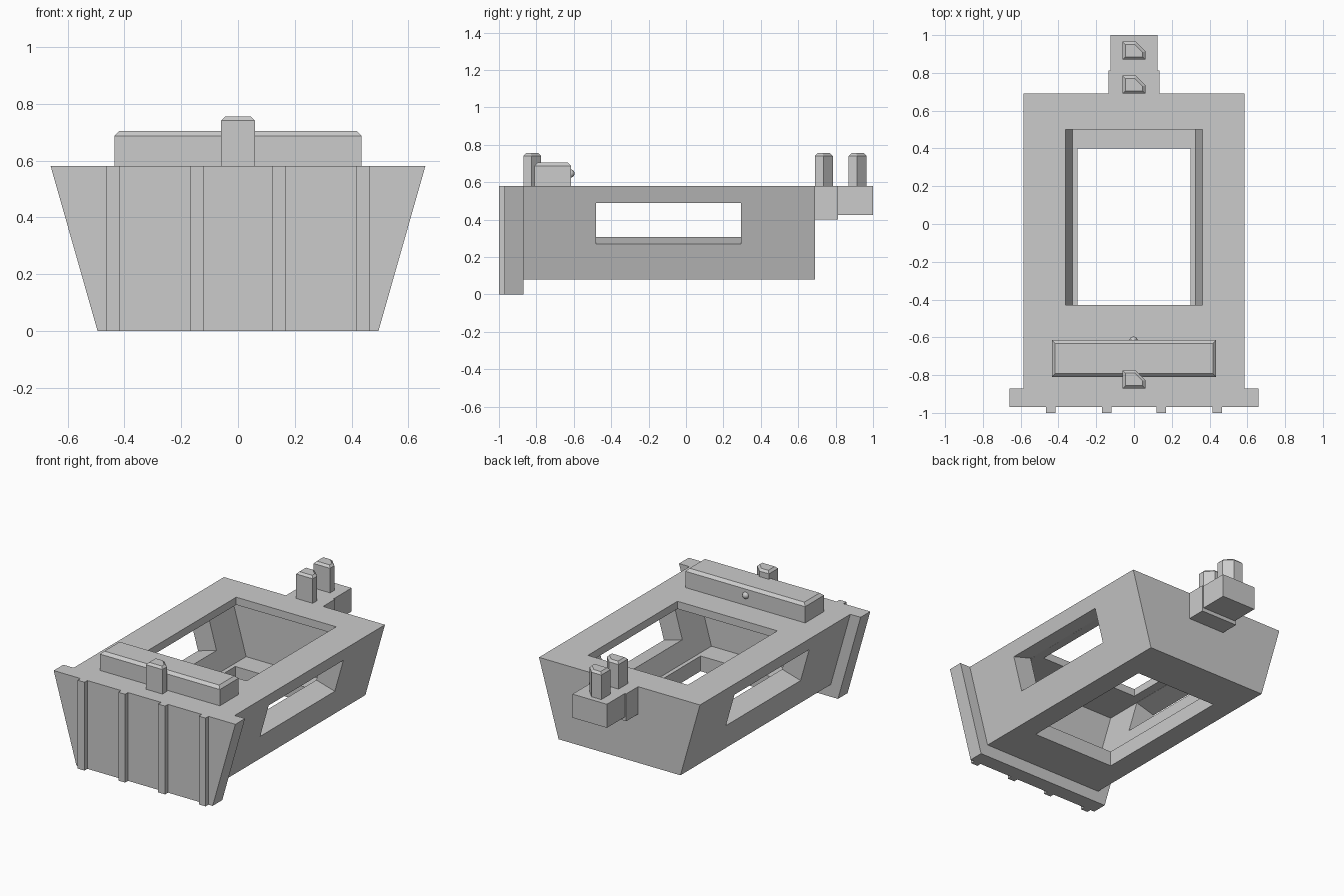
import bpy
import math

if "Cube" in bpy.data.objects:
    bpy.data.objects.remove(bpy.data.objects["Cube"])

SLOPE = 0.165 / 0.58          # sideways lean of the flared walls
TOP = 0.58                    # height of the deck

metal = bpy.data.materials.new("plain grey")
metal.diffuse_color = (0.6, 0.6, 0.6, 1)
metal.use_nodes = True
metal.node_tree.nodes["Principled BSDF"].inputs["Base Color"].default_value = metal.diffuse_color


def prism(name, bottom, top):
    """Solid between two matching loops of 3D points."""
    n = len(bottom)
    faces = [tuple(reversed(range(n))), tuple(range(n, 2 * n))]
    faces += [(i, (i + 1) % n, n + (i + 1) % n, n + i) for i in range(n)]
    mesh = bpy.data.meshes.new(name)
    mesh.from_pydata(bottom + top, [], faces)
    mesh.materials.append(metal)
    obj = bpy.data.objects.new(name, mesh)
    bpy.context.collection.objects.link(obj)
    # consistent outward normals
    bpy.context.view_layer.objects.active = obj
    obj.select_set(True)
    bpy.ops.object.mode_set(mode='EDIT')
    bpy.ops.mesh.select_all(action='SELECT')
    bpy.ops.mesh.normals_make_consistent(inside=False)
    bpy.ops.object.mode_set(mode='OBJECT')
    obj.select_set(False)
    return obj


def along_y(name, profile, y0, y1):
    """Extrude an (x, z) profile along y."""
    return prism(name, [(x, y0, z) for x, z in profile], [(x, y1, z) for x, z in profile])


def box(name, x0, x1, y0, y1, z0, z1):
    return along_y(name, [(x0, z0), (x1, z0), (x1, z1), (x0, z1)], y0, y1)


def flared(z0, z1, half_top):
    """Symmetric trapezoid; half_top is the half width at deck height."""
    a, b = half_top - (TOP - z0) * SLOPE, half_top - (TOP - z1) * SLOPE
    return [(-a, z0), (a, z0), (b, z1), (-b, z1)]


def cut(target, cutter):
    mod = target.modifiers.new("cut", 'BOOLEAN')
    mod.operation = 'DIFFERENCE'
    mod.solver = 'EXACT'
    mod.object = cutter
    bpy.context.view_layer.objects.active = target
    bpy.ops.object.modifier_apply(modifier=mod.name)
    bpy.data.objects.remove(cutter)


def chamfer_top(obj, width):
    """Chamfer only the edges around the top face."""
    mesh = obj.data
    zmax = max(v.co.z for v in mesh.vertices)
    weights = mesh.attributes.new("bevel_weight_edge", 'FLOAT', 'EDGE')
    for e in mesh.edges:
        if all(mesh.vertices[i].co.z > zmax - 1e-4 for i in e.vertices):
            weights.data[e.index].value = 1.0
    mod = obj.modifiers.new("chamfer", 'BEVEL')
    mod.limit_method = 'WEIGHT'
    mod.width = width
    mod.segments = 1


# Hollow flared body
body = along_y("body", flared(0.08, TOP, 0.585), -0.87, 0.69)
cut(body, along_y("cavity", flared(0.18, 0.53, 0.44), -0.73, 0.55))
cut(body, box("deck_opening", -0.363, 0.363, -0.43, 0.50, 0.50, 0.70))
cut(body, box("floor_opening", -0.30, 0.30, -0.58, 0.40, 0.0, 0.25))

# Side windows, cut square to the leaning walls
lean = math.atan(SLOPE)
nx, nz = math.cos(lean), -math.sin(lean)
for s in (-1, 1):
    prof = []
    for z, d in ((0.27, 0.1), (0.49, 0.1), (0.49, -0.147), (0.27, -0.147)):
        x = 0.585 - (TOP - z) * SLOPE
        prof.append((s * (x + nx * d), z + nz * d))
    cut(body, along_y("window", prof, -0.48, 0.295))

# Front plate with four vertical ribs
along_y("front_plate", flared(0.0, TOP, 0.66), -0.97, -0.87)
for x in (-0.44, -0.145, 0.145, 0.44):
    box("front_rib", x - 0.025, x + 0.025, -1.0, -0.97, 0.0, TOP)

# Stepped rear tab
box("rear_tab_base", -0.135, 0.135, 0.69, 0.813, 0.40, TOP)
box("rear_tab_end", -0.125, 0.125, 0.813, 1.0, 0.425, TOP)

# Cross bar on the deck with a small button behind
bar = box("cross_bar", -0.435, 0.435, -0.81, -0.615, TOP, 0.705)
chamfer_top(bar, 0.018)
bpy.ops.mesh.primitive_uv_sphere_add(segments=20, ring_count=12, radius=0.022,
                                     location=(-0.003, -0.618, 0.646))
button = bpy.context.object
button.name = "button"
button.data.materials.append(metal)
bpy.ops.object.shade_smooth()

# Upright pegs with one clipped corner
for y in (-0.87, 0.69, 0.87):
    plan = [(-0.06, y), (0.06, y), (0.06, y + 0.045), (0.01, y + 0.095), (-0.06, y + 0.095)]
    peg = prism("peg", [(x, v, TOP) for x, v in plan], [(x, v, 0.755) for x, v in plan])
    chamfer_top(peg, 0.014)
